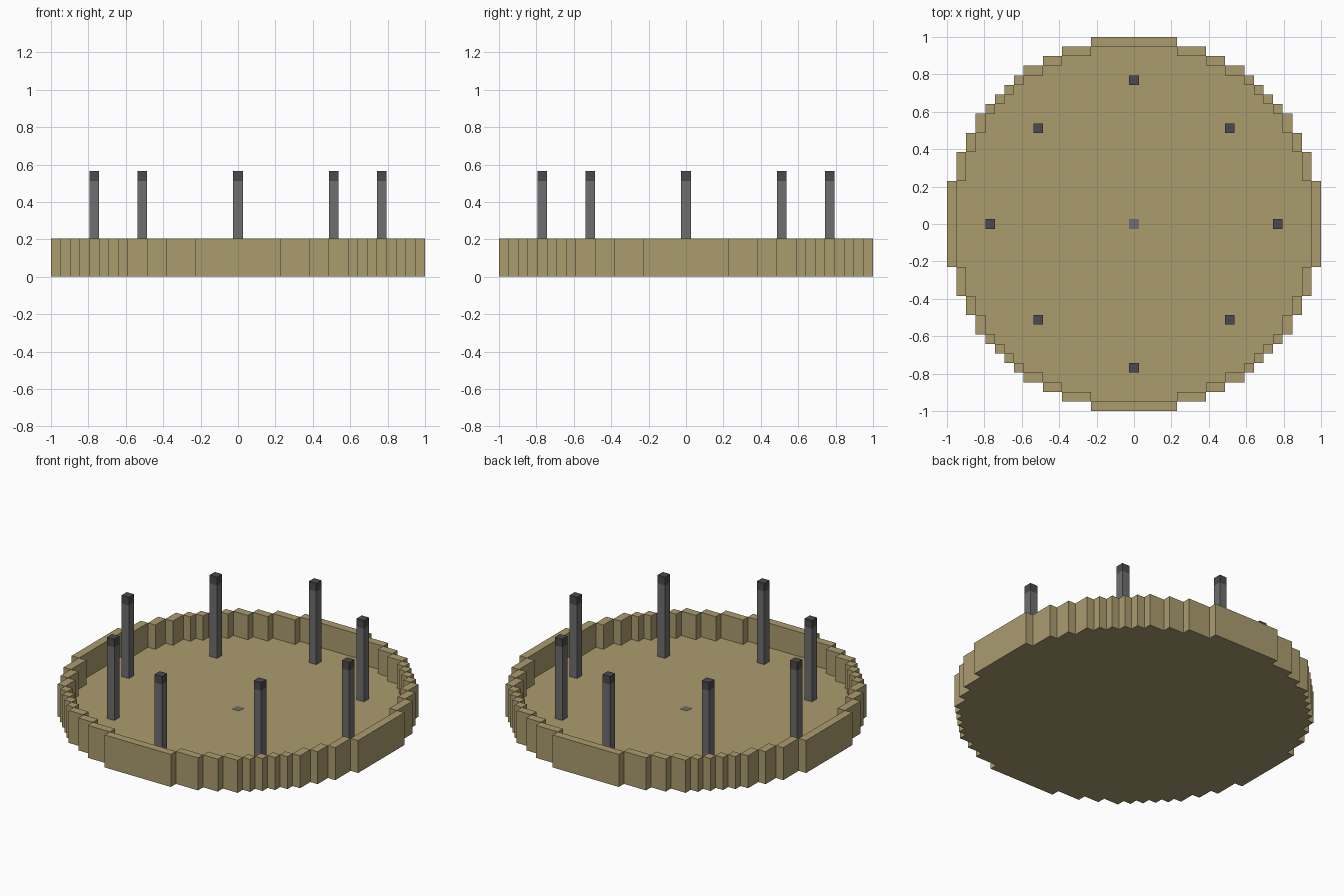
import bpy
import bmesh
from mathutils import Matrix

cube = bpy.data.objects.get("Cube")
if cube:
    bpy.data.objects.remove(cube, do_unlink=True)

RADIUS = 19.5            # disc radius in cells
C = 1 / RADIUS           # size of one cell
RIM_H, FLOOR_H, POST_H = 4, 1, 11


def make_material(name, color):
    mat = bpy.data.materials.new(name)
    mat.use_nodes = True
    mat.diffuse_color = (*color, 1)
    bsdf = mat.node_tree.nodes["Principled BSDF"]
    bsdf.inputs["Base Color"].default_value = (*color, 1)
    bsdf.inputs["Roughness"].default_value = 0.9
    return mat


tan = make_material("tan wood", (0.407, 0.332, 0.159))
grey = make_material("grey post", (0.156, 0.156, 0.156))
dark = make_material("dark cap", (0.07, 0.07, 0.07))


def finish(name, bm, mat):
    mesh = bpy.data.meshes.new(name)
    bm.to_mesh(mesh)
    bm.free()
    mesh.materials.append(mat)
    obj = bpy.data.objects.new(name, mesh)
    bpy.context.collection.objects.link(obj)
    return obj


def box(name, i, j, z0, z1, mat):
    """Box one cell wide, centred on cell (i, j), from z0 to z1 in cells."""
    bm = bmesh.new()
    place = Matrix.Translation((i * C, j * C, (z0 + z1) / 2 * C))
    size = Matrix.Diagonal((C, C, (z1 - z0) * C, 1))
    bmesh.ops.create_cube(bm, size=1, matrix=place @ size)
    return finish(name, bm, mat)


SIDES = [(1, 0), (0, 1), (-1, 0), (0, -1)]


def inside(i, j):
    return i * i + j * j <= RADIUS * RADIUS


def height(i, j):
    """Stepped disc: low floor, with a raised rim one cell thick."""
    if not inside(i, j):
        return 0
    on_rim = any(not inside(i + a, j + b) for a, b in SIDES)
    return RIM_H if on_rim else FLOOR_H


# Tray: floor and stepped rim in one mesh
bm = bmesh.new()


def quad(points):
    bm.faces.new([bm.verts.new((x * C, y * C, z * C)) for x, y, z in points])


cells = range(-19, 20)
corners = [(-.5, -.5), (.5, -.5), (.5, .5), (-.5, .5)]
for i in cells:
    for j in cells:
        h = height(i, j)
        if not h:
            continue
        quad([(i + a, j + b, h) for a, b in corners])
        quad([(i + a, j + b, 0) for a, b in reversed(corners)])
        for a, b in SIDES:
            low = height(i + a, j + b)
            if low < h:
                x, y = i + a / 2, j + b / 2
                p, q = (x + b / 2, y - a / 2), (x - b / 2, y + a / 2)
                quad([(*p, low), (*q, low), (*q, h), (*p, h)])
bmesh.ops.remove_doubles(bm, verts=bm.verts, dist=C / 100)
bmesh.ops.dissolve_limit(bm, angle_limit=0.02, verts=bm.verts, edges=bm.edges)
finish("tray", bm, tan)

# Ring of eight posts with dark caps
ring = [(15, 0), (10, 10), (0, 15), (-10, 10),
        (-15, 0), (-10, -10), (0, -15), (10, -10)]
for n, (i, j) in enumerate(ring, 1):
    box(f"post_{n}", i, j, FLOOR_H, POST_H - 1, grey)
    box(f"post_cap_{n}", i, j, POST_H - 1, POST_H, dark)

# Small marker plate in the middle of the floor
box("centre_plate", 0, 0, FLOOR_H, FLOOR_H + 0.02, grey)
